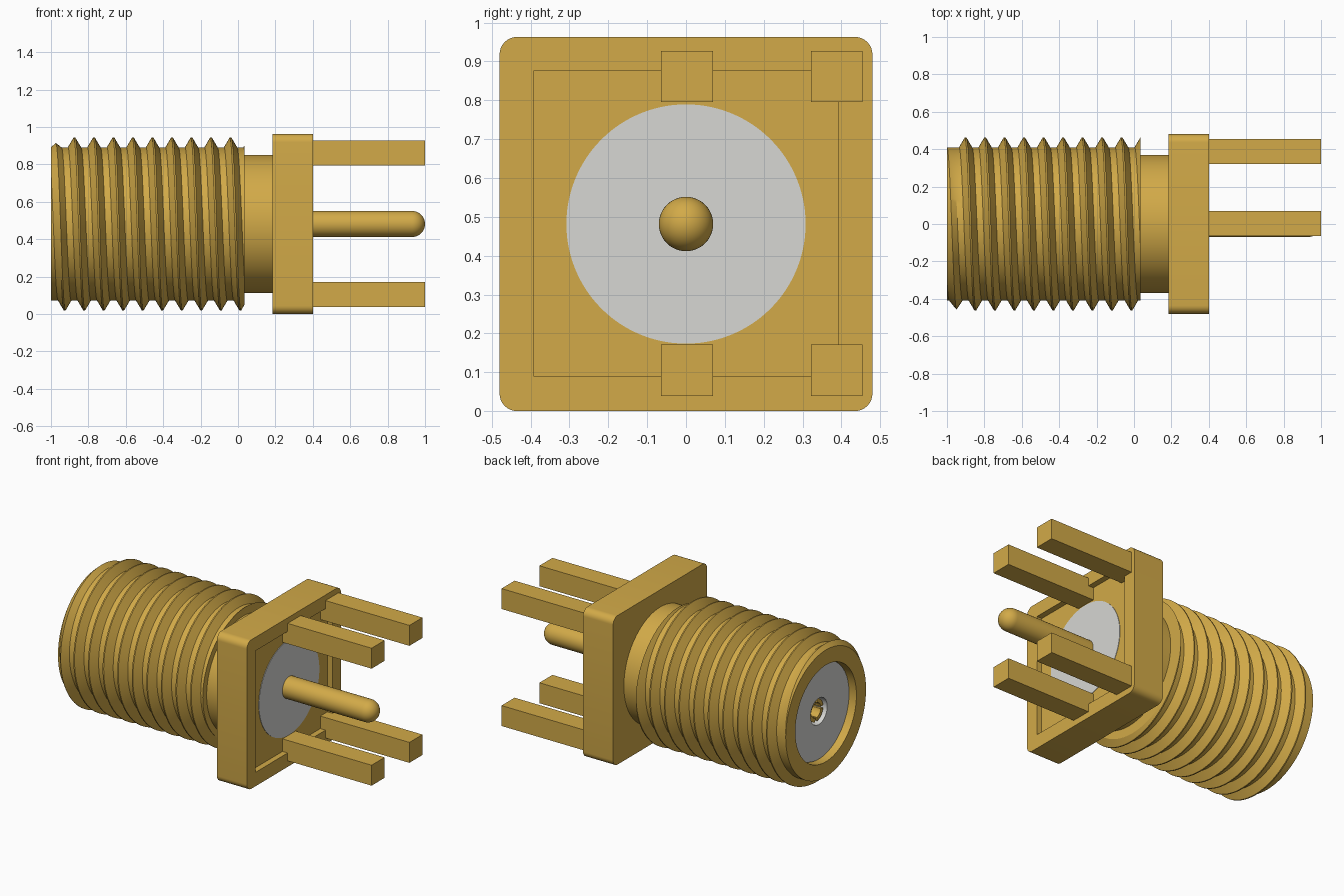
import bpy, bmesh, math
from mathutils import Vector

if "Cube" in bpy.data.objects:
    bpy.data.objects.remove(bpy.data.objects["Cube"], do_unlink=True)

CZ = 0.4815  # height of the connector axis


def material(name, rgb):
    m = bpy.data.materials.new(name)
    m.use_nodes = True
    m.diffuse_color = (*rgb, 1)
    bsdf = next(n for n in m.node_tree.nodes if n.type == 'BSDF_PRINCIPLED')
    bsdf.inputs["Base Color"].default_value = (*rgb, 1)
    return m


gold = material("gold", (0.645, 0.402, 0.065))
white = material("white plastic", (0.68, 0.68, 0.655))


def finish(bm, name, mat, smooth=True):
    bmesh.ops.recalc_face_normals(bm, faces=bm.faces)
    me = bpy.data.meshes.new(name)
    bm.to_mesh(me)
    bm.free()
    me.materials.append(mat)
    ob = bpy.data.objects.new(name, me)
    bpy.context.collection.objects.link(ob)
    bpy.ops.object.select_all(action='DESELECT')
    ob.select_set(True)
    bpy.context.view_layer.objects.active = ob
    if smooth:
        bpy.ops.object.shade_smooth_by_angle(angle=math.radians(30))
    return ob


def polar(x, r, a):
    return Vector((x, r * math.sin(a), CZ + r * math.cos(a)))


def lathe(name, profile, mat, segs=64, a0=0.0, sweep=math.tau, closed=False):
    """Revolve (x, radius) points about the connector axis."""
    bm = bmesh.new()
    pts = profile + profile[:1] if closed else profile
    cols = [[bm.verts.new(polar(x, r, a0 + sweep * i / segs)) for x, r in pts]
            for i in range(segs + 1)]
    for c, d in zip(cols, cols[1:]):
        for j in range(len(pts) - 1):
            bm.faces.new((c[j], c[j + 1], d[j + 1], d[j]))
    bmesh.ops.remove_doubles(bm, verts=bm.verts, dist=1e-5)
    if closed and sweep < math.tau:
        bmesh.ops.holes_fill(bm, edges=[e for e in bm.edges if e.is_boundary])
    return finish(bm, name, mat)


def box(name, lo, hi, mat, bevel=0.0):
    bm = bmesh.new()
    bmesh.ops.create_cube(bm, size=1)
    for v in bm.verts:
        v.co = Vector([(l + h) / 2 + c * (h - l) for l, h, c in zip(lo, hi, v.co)])
    if bevel:
        edges = [e for e in bm.edges
                 if abs(e.verts[0].co.x - e.verts[1].co.x) > 1e-4]
        bmesh.ops.bevel(bm, geom=edges, offset=bevel, segments=8,
                        profile=0.5, affect='EDGES')
    return finish(bm, name, mat, smooth=bevel > 0)


# Threaded barrel: a helical ridge wound as one continuous grid
PITCH, ROOT, CREST, SEGS, TURNS = 0.1043, 0.41, 0.4625, 96, 13
X0, X1 = -1.0, 0.035
TOOTH = [(0.035, ROOT), (0.004, CREST), (-0.004, CREST), (-0.035, ROOT)]
bm = bmesh.new()
cols = []
for i in range(SEGS):
    a = math.tau * i / SEGS
    cols.append([bm.verts.new(polar(-0.04 + PITCH * (2 - t - i / SEGS) + dx, r, a))
                 for t in range(TURNS) for dx, r in TOOTH])
for i in range(SEGS):
    wrap = len(TOOTH) if i == SEGS - 1 else 0
    c, d = cols[i], cols[(i + 1) % SEGS]
    for j in range(len(c) - 1 - wrap):
        bm.faces.new((c[j], c[j + 1], d[j + 1 + wrap], d[j + wrap]))
for x, n in ((X0, -1), (X1, 1)):
    bmesh.ops.bisect_plane(bm, geom=bm.verts[:] + bm.edges[:] + bm.faces[:],
                           plane_co=(x, 0, 0), plane_no=(n, 0, 0), clear_outer=True)


def set_radius(v, r):
    d = Vector((0, v.co.y, v.co.z - CZ)).normalized() * r
    v.co = Vector((v.co.x, d.y, CZ + d.z))


# Chamfered mouth
for v in bm.verts:
    limit = ROOT + 0.9 * (v.co.x - X0)
    if math.hypot(v.co.y, v.co.z - CZ) > limit:
        set_radius(v, max(limit, ROOT))


def extend(edges, r, dx):
    """Extrude an open rim to a new radius and shift it along the axis."""
    geom = bmesh.ops.extrude_edge_only(bm, edges=edges)["geom"]
    for v in (g for g in geom if isinstance(g, bmesh.types.BMVert)):
        set_radius(v, r)
        v.co.x += dx
    return [g for g in geom if isinstance(g, bmesh.types.BMEdge) and g.is_boundary]


def rim(x):
    return [e for e in bm.edges if e.is_boundary
            and all(abs(v.co.x - x) < 1e-4 for v in e.verts)]


extend(rim(X1), 0.365, 0)
extend(extend(rim(X0), 0.312, 0), 0.312, 0.07)
finish(bm, "threaded_barrel", gold)

# Plain neck between the thread and the flange
lathe("neck", [(0.03, 0.37), (0.19, 0.37)], gold, 96)

# Square flange with a shallow square recess in its back
flange = box("flange", (0.185, -0.48, 0), (0.40, 0.48, 0.963), gold, bevel=0.045)
cutter = box("recess_cutter", (0.363, -0.393, 0.09), (0.5, 0.393, 0.875), gold)
cutter.hide_render = True
mod = flange.modifiers.new("recess", 'BOOLEAN')
mod.operation, mod.object, mod.solver = 'DIFFERENCE', cutter, 'EXACT'
bpy.ops.object.select_all(action='DESELECT')
flange.select_set(True)
bpy.context.view_layer.objects.active = flange
bpy.ops.object.modifier_apply(modifier="recess")
bpy.data.objects.remove(cutter, do_unlink=True)

# Insulator core with a socket hole at the mouth
lathe("insulator", [(0.366, 0), (0.366, 0.308), (-0.95, 0.308), (-0.95, 0.085),
                    (-0.55, 0.085), (-0.55, 0)], white, 96)

# Slotted centre contact: four spring fingers
for k in range(4):
    lathe(f"contact_finger_{k + 1}",
          [(-0.93, 0.048), (-0.93, 0.072), (-0.54, 0.072), (-0.54, 0.048)], gold,
          segs=10, a0=math.radians(90 * k + 8), sweep=math.radians(74), closed=True)

# Centre pin with a domed tip
R = 0.07
dome = [(0.93 + R * math.sin(t * math.pi / 20), R * math.cos(t * math.pi / 20))
        for t in range(11)]
lathe("centre_pin", [(0.3, 0), (0.3, R)] + dome, gold, 48)

# Four square mounting legs
for side, y in (("middle", 0.0025), ("rear", 0.3885)):
    for level, z in (("lower", 0.105), ("upper", 0.861)):
        box(f"{level}_{side}_leg", (0.35, y - 0.0665, z - 0.066),
            (1.0, y + 0.0665, z + 0.066), gold)
